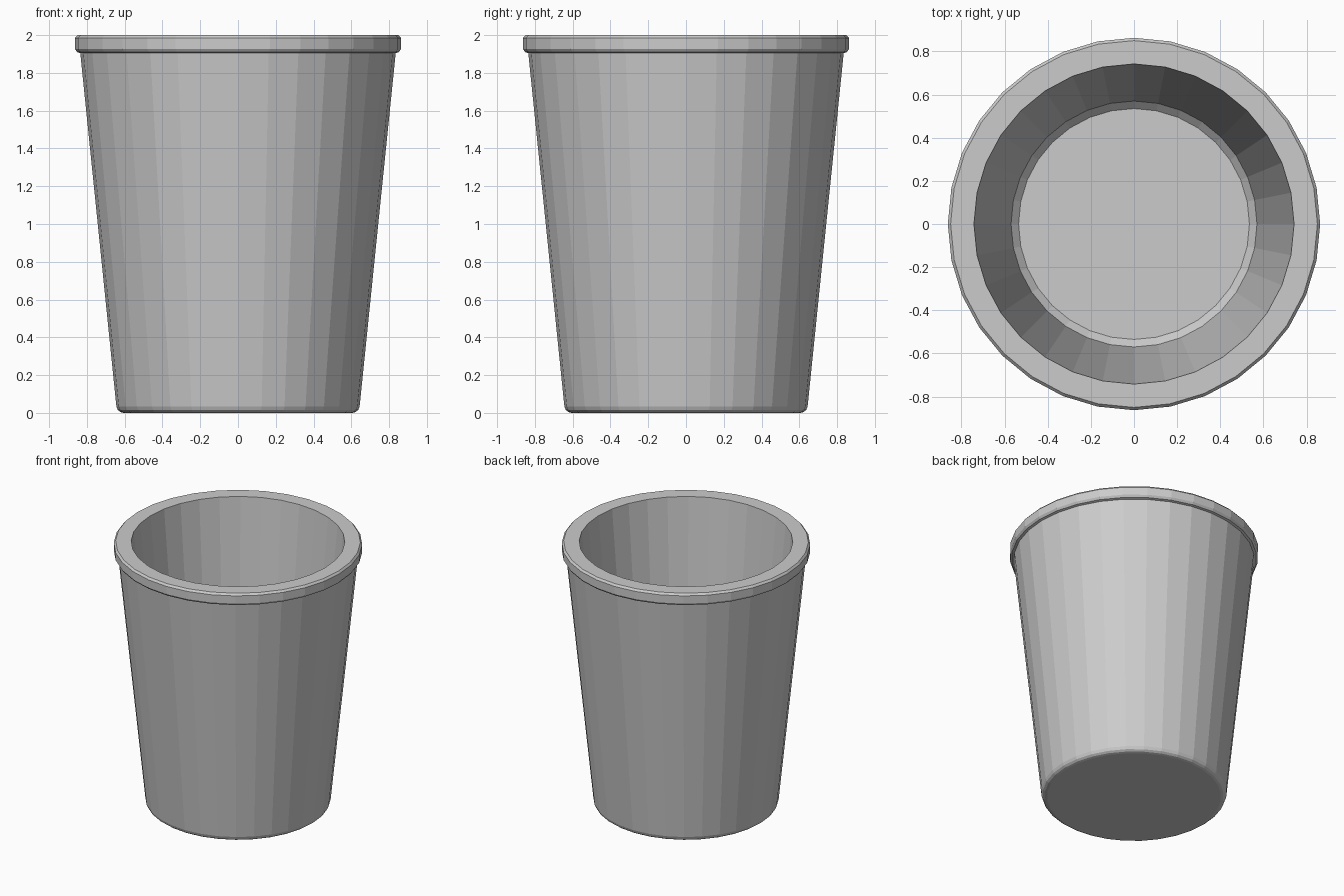
import bpy, bmesh, math

if "Cube" in bpy.data.objects:
    bpy.data.objects.remove(bpy.data.objects["Cube"])

SIDES = 32

# Cup cross-section (radius, height): base, outer wall, rim, inner wall, floor
profile = [
    (0.605, 0.0), (0.622, 0.004), (0.636, 0.015), (0.644, 0.035),   # rounded foot
    (0.835, 1.905),                                                  # tapered wall
    (0.852, 1.91), (0.863, 1.926), (0.863, 1.985), (0.85, 2.0),      # rolled rim
    (0.742, 2.0),                                                    # mouth
    (0.57, 0.155), (0.535, 0.12),                                    # inner wall, chamfer
]

bm = bmesh.new()
rings = []
for r, z in profile:
    rings.append([bm.verts.new((r * math.cos(2 * math.pi * i / SIDES),
                                r * math.sin(2 * math.pi * i / SIDES), z))
                  for i in range(SIDES)])

# Skin between neighbouring rings
for a, b in zip(rings, rings[1:]):
    for i in range(SIDES):
        j = (i + 1) % SIDES
        bm.faces.new((a[i], a[j], b[j], b[i]))

# Underside and inner floor
bm.faces.new(rings[0][::-1])
bm.faces.new(rings[-1])
bmesh.ops.recalc_face_normals(bm, faces=bm.faces)

mesh = bpy.data.meshes.new("cup")
bm.to_mesh(mesh)
bm.free()
cup = bpy.data.objects.new("cup", mesh)
bpy.context.collection.objects.link(cup)
